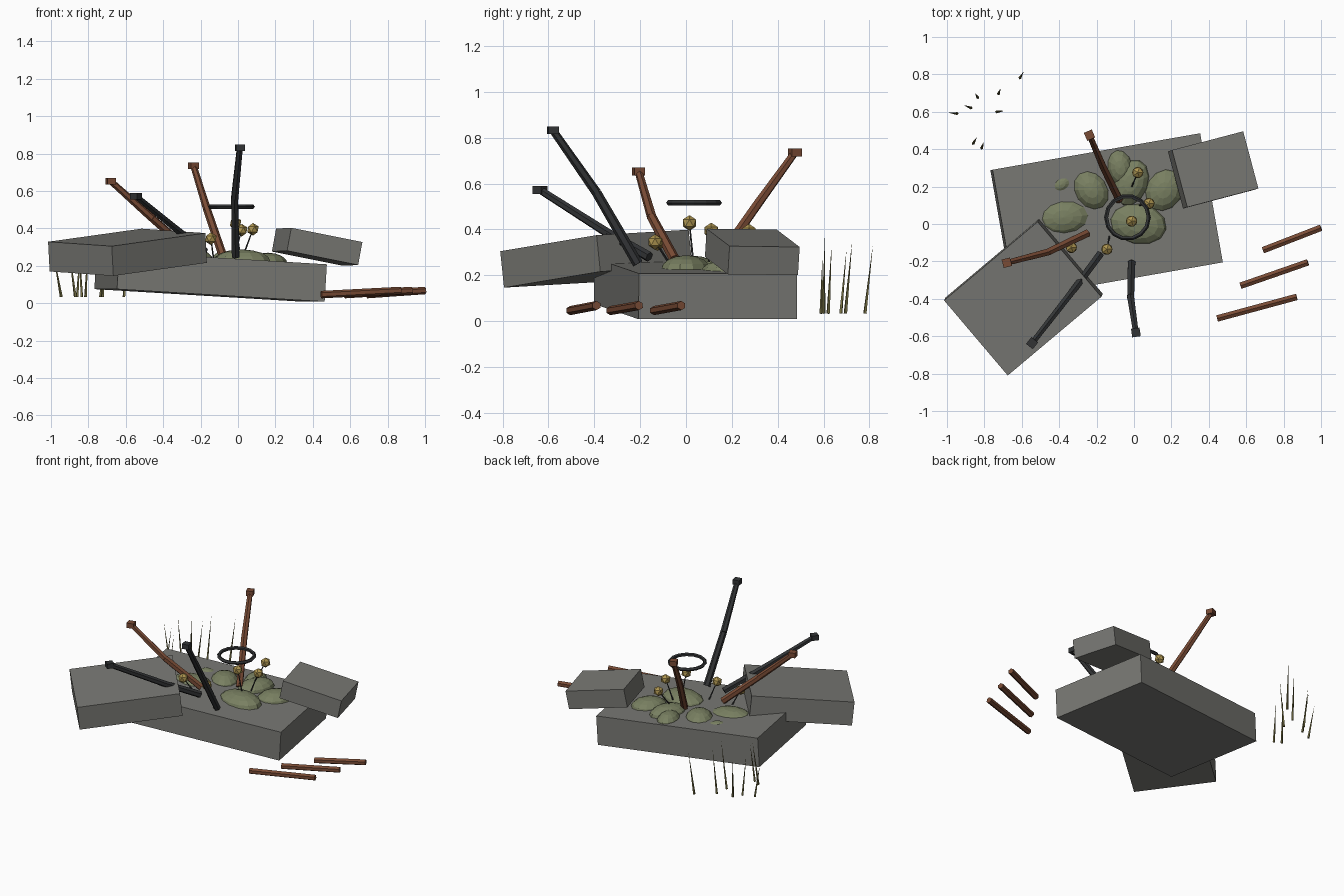
import bpy, bmesh, math
from mathutils import Vector, Matrix

cube = bpy.data.objects.get("Cube")
if cube:
    bpy.data.objects.remove(cube, do_unlink=True)


def material(name, rgb):
    m = bpy.data.materials.new(name)
    m.use_nodes = True
    m.diffuse_color = (*rgb, 1)
    m.node_tree.nodes["Principled BSDF"].inputs["Base Color"].default_value = (*rgb, 1)
    return m


STONE = material("grey stone", (0.19, 0.19, 0.175))
MOSS = material("moss green", (0.19, 0.215, 0.12))
RUST = material("rust brown", (0.19, 0.07, 0.035))
IRON = material("dark iron", (0.032, 0.034, 0.036))
BUD = material("ochre yellow", (0.42, 0.30, 0.08))
GRASS = material("dry grass", (0.19, 0.17, 0.06))


def finish(name, bm, mat):
    bmesh.ops.recalc_face_normals(bm, faces=bm.faces)
    mesh = bpy.data.meshes.new(name)
    bm.to_mesh(mesh)
    bm.free()
    mesh.materials.append(mat)
    ob = bpy.data.objects.new(name, mesh)
    bpy.context.collection.objects.link(ob)
    return ob


def slab(name, corner, along, across, thickness):
    """Box hanging below a top face spanned by two edge vectors."""
    c, u, v = Vector(corner), Vector(along), Vector(across)
    n = u.cross(v).normalized()
    v = n.cross(u).normalized() * v.length
    centre = c + (u + v - n * thickness) / 2
    bm = bmesh.new()
    frame = Matrix((u, v, n * thickness)).transposed().to_4x4()
    bmesh.ops.create_cube(bm, size=1, matrix=Matrix.Translation(centre) @ frame)
    return finish(name, bm, STONE)


def add_rod(bm, a, b, r1, r2, sides):
    a, b = Vector(a), Vector(b)
    d = b - a
    turn = d.to_track_quat('Z', 'Y').to_matrix().to_4x4()
    bmesh.ops.create_cone(bm, cap_ends=True, segments=sides, radius1=r1, radius2=r2,
                          depth=d.length, matrix=Matrix.Translation((a + b) / 2) @ turn)


def rod(name, a, b, r1, r2, sides, mat):
    bm = bmesh.new()
    add_rod(bm, a, b, r1, r2, sides)
    return finish(name, bm, mat)


def bent_post(name, base, bend, tip, mat):
    """Two straight lengths with a small block on the end."""
    bm = bmesh.new()
    add_rod(bm, base, bend, 0.023, 0.021, 6)
    add_rod(bm, bend, tip, 0.021, 0.017, 6)
    d = Vector(tip) - Vector(bend)
    yaw = Matrix.Rotation(math.atan2(d.y, d.x), 4, 'Z')
    bmesh.ops.create_cube(bm, size=1, matrix=Matrix.Translation(tip) @ yaw
                          @ Matrix.Diagonal((0.046, 0.046, 0.034, 1)))
    return finish(name, bm, mat)


# Stone slabs
slab("base_slab", (-0.635, -0.40, 0.275), (1.11, 0.195, -0.067), (-0.122, 0.69, 0), 0.2)
slab("right_slab", (-0.675, -0.81, 0.305), (0.5, 0.42, 0.07), (-0.33, 0.41, 0.025), 0.16)
slab("left_slab", (0.285, 0.09, 0.403), (0.38, 0.10, -0.076), (-0.1, 0.3, 0), 0.125)

# Mossy boulders: x, y, z, half sizes, yaw
boulders = [
    (-0.38, 0.035, 0.225, 0.145, 0.10, 0.06, 5),
    (-0.23, 0.18, 0.225, 0.09, 0.115, 0.065, 35),
    (-0.075, 0.30, 0.22, 0.07, 0.10, 0.06, 10),
    (-0.015, 0.22, 0.225, 0.09, 0.13, 0.06, -20),
    (0.16, 0.18, 0.21, 0.10, 0.12, 0.06, -30),
    (0.02, 0.0, 0.225, 0.155, 0.11, 0.062, -10),
    (-0.39, 0.21, 0.215, 0.07, 0.05, 0.05, 30),
]
for i, (x, y, z, sx, sy, sz, yaw) in enumerate(boulders, 1):
    bm = bmesh.new()
    place = (Matrix.Translation((x, y, z)) @ Matrix.Rotation(math.radians(yaw), 4, 'Z')
             @ Matrix.Diagonal((sx, sy, sz, 1)))
    bmesh.ops.create_uvsphere(bm, u_segments=12, v_segments=8, radius=1, matrix=place)
    finish(f"mossy_boulder_{i}", bm, MOSS)

# Bent posts
bent_post("back_rusty_post", (-0.08, 0.13, 0.25), (-0.165, 0.305, 0.5), (-0.238, 0.475, 0.735), RUST)
bent_post("side_rusty_post", (-0.25, -0.05, 0.27), (-0.46, -0.15, 0.455), (-0.68, -0.207, 0.652), RUST)
bent_post("front_iron_post", (-0.013, -0.21, 0.25), (-0.018, -0.39, 0.56), (0.01, -0.58, 0.832), IRON)
bent_post("corner_iron_post", (-0.18, -0.16, 0.28), (-0.31, -0.335, 0.38), (-0.545, -0.637, 0.572), IRON)

# Floating iron hoop
bpy.ops.mesh.primitive_torus_add(location=(-0.035, 0.035, 0.516), major_radius=0.113,
                                 minor_radius=0.012, major_segments=14, minor_segments=5)
hoop = bpy.context.object
hoop.name = "iron_hoop"
hoop.data.materials.append(IRON)

# Round buds on thin stems: head and foot of each stem
buds = [
    ((0.02, 0.275, 0.39), (-0.02, 0.18, 0.25)),
    ((0.08, 0.11, 0.395), (0.03, 0.10, 0.26)),
    ((-0.013, 0.015, 0.428), (0.01, 0.03, 0.27)),
    ((-0.145, -0.135, 0.345), (-0.13, -0.06, 0.23)),
    ((-0.335, -0.125, 0.34), (-0.30, -0.06, 0.23)),
]
for i, (head, foot) in enumerate(buds, 1):
    rod(f"bud_stem_{i}", foot, head, 0.005, 0.003, 5, IRON)
    bm = bmesh.new()
    bmesh.ops.create_icosphere(bm, subdivisions=1, radius=0.034, matrix=Matrix.Translation(head))
    finish(f"bud_{i}", bm, BUD)

# Fallen bars
bars = [(0.69, -0.14, 1.0, -0.02), (0.57, -0.33, 0.93, -0.205), (0.445, -0.505, 0.87, -0.39)]
for i, (x1, y1, x2, y2) in enumerate(bars, 1):
    rod(f"fallen_bar_{i}", (x1, y1, 0.046), (x2, y2, 0.068), 0.02, 0.02, 6, RUST)

# Grass blades: foot x, y, lean x, y, height
blades = [
    (-0.61, 0.78, 0.02, 0.035, 0.30), (-0.725, 0.695, 0.012, 0.03, 0.32),
    (-0.735, 0.6, 0.04, 0.005, 0.33), (-0.87, 0.62, -0.04, 0.015, 0.30),
    (-0.945, 0.59, -0.045, 0.005, 0.25), (-0.835, 0.675, -0.015, 0.025, 0.28),
    (-0.86, 0.43, 0.02, 0.035, 0.30), (-0.815, 0.405, 0.012, 0.035, 0.27),
]
for i, (x, y, dx, dy, h) in enumerate(blades, 1):
    rod(f"grass_blade_{i}", (x, y, 0.033), (x + dx, y + dy, 0.033 + h), 0.008, 0, 4, GRASS)
